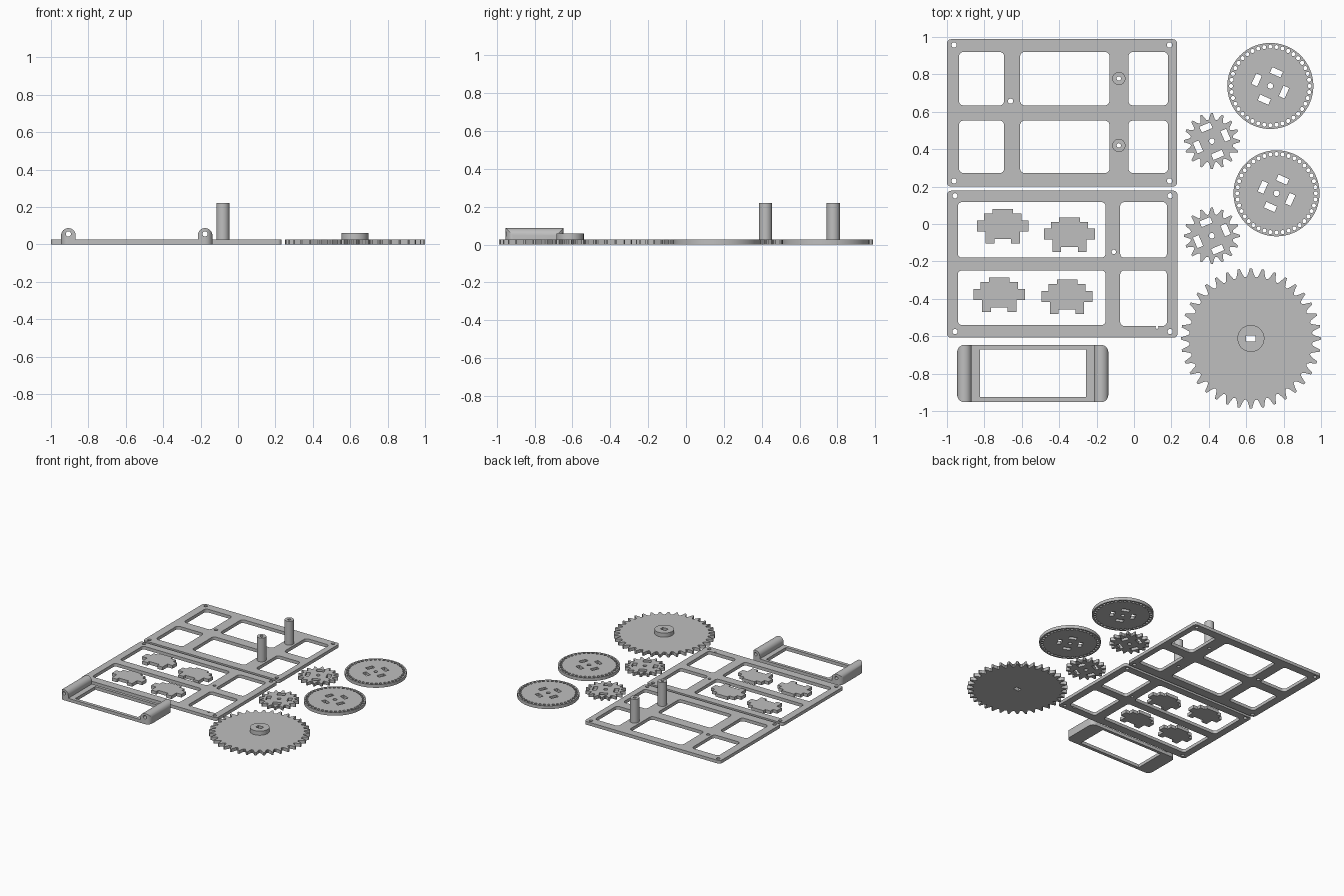
import bpy, bmesh
from math import sin, cos, pi, radians

if "Cube" in bpy.data.objects:
    bpy.data.objects.remove(bpy.data.objects["Cube"])

T = 0.026  # sheet thickness
grey = bpy.data.materials.new("grey plastic")
grey.diffuse_color = (0.52, 0.52, 0.52, 1)
grey.use_nodes = True
grey.node_tree.nodes["Principled BSDF"].inputs["Base Color"].default_value = grey.diffuse_color


def circle(x, y, r, n=24):
    return [(x + r * cos(2 * pi * i / n), y + r * sin(2 * pi * i / n)) for i in range(n)]


def arc(x, y, r, a0, a1, n):
    return [(x + r * cos(radians(a0 + (a1 - a0) * i / n)),
             y + r * sin(radians(a0 + (a1 - a0) * i / n))) for i in range(n + 1)]


def rounded(x0, x1, y0, y1, r):
    return (arc(x1 - r, y1 - r, r, 0, 90, 6) + arc(x0 + r, y1 - r, r, 90, 180, 6)
            + arc(x0 + r, y0 + r, r, 180, 270, 6) + arc(x1 - r, y0 + r, r, 270, 360, 6))


def box(x, y, w, h, angle=0):
    c, s = cos(angle), sin(angle)
    return [(x + u * c - v * s, y + u * s + v * c)
            for u, v in ((-w / 2, -h / 2), (w / 2, -h / 2), (w / 2, h / 2), (-w / 2, h / 2))]


def sheet(name, outlines, z0=0.0, z1=T, upright_at=None):
    """Extrude an outline with holes; upright_at stands it up facing the front."""
    cu = bpy.data.curves.new(name, 'CURVE')
    cu.dimensions, cu.fill_mode, cu.extrude = '2D', 'BOTH', (z1 - z0) / 2
    for pts in outlines:
        sp = cu.splines.new('POLY')
        sp.points.add(len(pts) - 1)
        for p, (x, y) in zip(sp.points, pts):
            p.co = (x, y, 0, 1)
        sp.use_cyclic_u = True
    tmp = bpy.data.objects.new(name + "_curve", cu)
    bpy.context.collection.objects.link(tmp)
    bpy.context.view_layer.update()
    me = bpy.data.meshes.new_from_object(
        tmp.evaluated_get(bpy.context.evaluated_depsgraph_get()))
    bpy.data.objects.remove(tmp)
    bm = bmesh.new()
    bm.from_mesh(me)
    bmesh.ops.remove_doubles(bm, verts=bm.verts, dist=1e-5)
    for v in bm.verts:
        x, y, z = v.co
        v.co = (x, y, z + (z0 + z1) / 2) if upright_at is None else (x, upright_at - z, y)
    bmesh.ops.recalc_face_normals(bm, faces=bm.faces)
    bm.to_mesh(me)
    bm.free()
    me.materials.clear()
    me.materials.append(grey)
    ob = bpy.data.objects.new(name, me)
    bpy.context.collection.objects.link(ob)
    smooth(ob)
    return ob


def smooth(ob):
    bpy.ops.object.select_all(action='DESELECT')
    ob.select_set(True)
    bpy.context.view_layer.objects.active = ob
    bpy.ops.object.shade_smooth_by_angle()


# back frame plate: six windows, corner holes, post holes
posts = [(-0.081, 0.778), (-0.081, 0.42)]
outl = [rounded(-1, 0.23, 0.2, 0.988, 0.022)]
for x0, x1 in ((-0.936, -0.694), (-0.609, -0.131), (-0.03, 0.182)):
    for y0, y1 in ((0.634, 0.92), (0.272, 0.553)):
        outl.append(rounded(x0, x1, y0, y1, 0.025))
for x in (-0.962, 0.19):
    for y in (0.957, 0.23):
        outl.append(circle(x, y, 0.014))
outl.append(circle(-0.66, 0.657, 0.014))
outl += [circle(x, y, 0.012) for x, y in posts]
sheet("back_frame", outl)

# hollow posts
for i, (x, y) in enumerate(posts):
    sheet(f"post_{i + 1}", [circle(x, y, 0.035, 32), circle(x, y, 0.012)], T, 0.22)

# front frame plate: four windows and holes
outl = [rounded(-1, 0.233, -0.608, 0.178, 0.022)]
for x0, x1, lo, hi in ((-0.942, -0.152, -0.54, 0.117), (-0.074, 0.176, -0.545, 0.117)):
    outl.append(rounded(x0, x1, -0.18, hi, 0.022))
    outl.append(rounded(x0, x1, lo, -0.248, 0.022))
for x in (-0.957, 0.193):
    for y in (0.151, -0.575):
        outl.append(circle(x, y, 0.014))
outl += [circle(-0.108, -0.149, 0.012), circle(0.123, -0.553, 0.008)]
sheet("front_frame", outl)

# stepped connector pieces lying in the front frame
half = [(0.055, 0.092), (0.055, 0.068), (0.1, 0.068), (0.1, 0.032), (0.137, 0.032),
        (0.137, -0.027), (0.092, -0.027), (0.092, -0.092), (0.045, -0.092), (0.045, -0.067)]
steps = half + [(-x, y) for x, y in reversed(half)]
for i, (cx, cy) in enumerate(((-0.702, -0.012), (-0.345, -0.057), (-0.72, -0.379), (-0.358, -0.389))):
    sheet(f"connector_{i + 1}", [[(cx + x, cy + y) for x, y in steps]])

# handle bracket: side-to-side profile with two pierced lugs, trimmed by its rounded plan
L, R, r, zc = -0.907, -0.176, 0.039, 0.048
profile = [(L - r, 0), (R + r, 0)] + arc(R, zc, r, 0, 180, 16) + \
          [(R - r, T), (L + r, T)] + arc(L, zc, r, 0, 180, 16)
handle = sheet("handle_bracket", [profile, circle(L, 0.056, 0.014), circle(R, 0.056, 0.014)],
               -0.17, 0.17, upright_at=-0.8)
plan = sheet("handle_plan_cutter", [rounded(L - r, R + r, -0.953, -0.646, 0.04),
                                    box(-0.54, -0.798, 0.566, 0.256)], -0.05, 0.15)
mod = handle.modifiers.new("trim", 'BOOLEAN')
mod.operation, mod.solver, mod.object = 'INTERSECT', 'EXACT', plan
bpy.context.view_layer.objects.active = handle
bpy.ops.object.modifier_apply(modifier=mod.name)
bpy.data.objects.remove(plan)
smooth(handle)


def slots(cx, cy, start):
    """Four tangential slots and a centre hole."""
    out = [circle(cx, cy, 0.015)]
    for k in range(4):
        a = radians(start + 90 * k)
        out.append(box(cx + 0.08 * cos(a), cy + 0.08 * sin(a), 0.062, 0.033, a + pi / 2))
    return out


def gear(cx, cy, root, tip, n):
    """Toothed outline: rounded valleys, narrow tips."""
    out = []
    for i in range(n):
        for f, h in ((-0.5, 0), (-0.36, 0.08), (-0.24, 0.4), (-0.09, 1),
                     (0.09, 1), (0.24, 0.4), (0.36, 0.08)):
            a, d = 2 * pi * (i + f) / n, root + (tip - root) * h
            out.append((cx + d * cos(a), cy + d * sin(a)))
    return out


# perforated discs
for i, (x, y) in enumerate(((0.729, 0.738), (0.762, 0.164))):
    ring = [circle(x + 0.21 * cos(2 * pi * k / 40), y + 0.21 * sin(2 * pi * k / 40), 0.011, 12)
            for k in range(40)]
    sheet(f"perforated_disc_{i + 1}", [circle(x, y, 0.23, 80)] + ring + slots(x, y, 66))

# small gears
for i, (x, y) in enumerate(((0.416, 0.443), (0.416, -0.063))):
    sheet(f"small_gear_{i + 1}", [gear(x, y, 0.114, 0.15, 16)] + slots(x, y, 113))

# large gear with raised hub and keyed bore
gx, gy = 0.625, -0.612
bore = box(gx, gy, 0.05, 0.034)
sheet("large_gear", [gear(gx, gy, 0.328, 0.375, 36), bore])
sheet("large_gear_hub", [circle(gx, gy, 0.072, 48), bore], T, 0.06)
